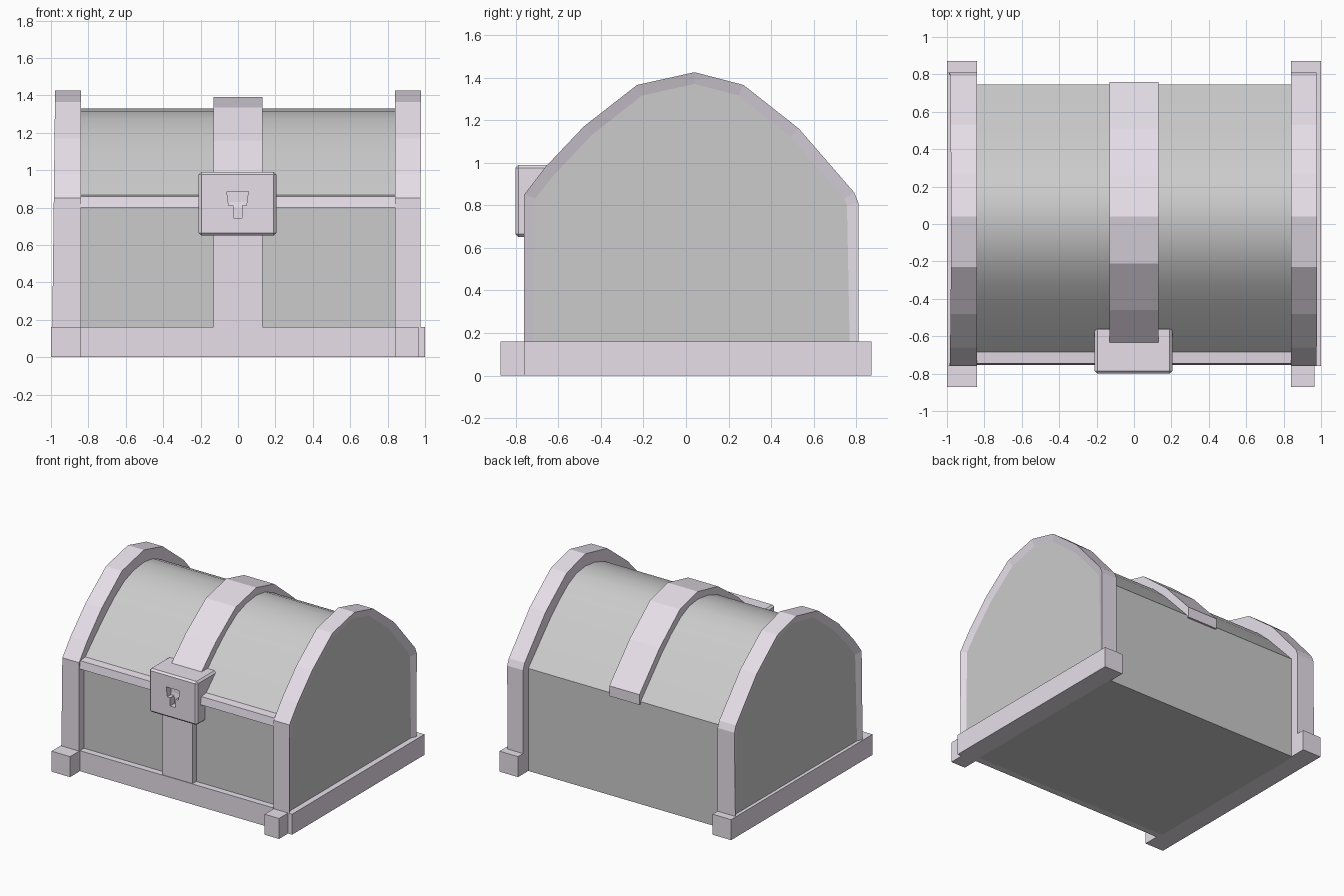
import bpy, bmesh
from mathutils import Vector

if "Cube" in bpy.data.objects:
    bpy.data.objects.remove(bpy.data.objects["Cube"])


def material(name, color):
    m = bpy.data.materials.new(name)
    m.diffuse_color = color
    m.use_nodes = True
    m.node_tree.nodes["Principled BSDF"].inputs["Base Color"].default_value = m.diffuse_color
    return m


TRIM = material("trim", (0.80, 0.74, 0.82, 1))
PANEL = material("panel", (0.62, 0.62, 0.62, 1))


def finish(bm, name, mats):
    bmesh.ops.recalc_face_normals(bm, faces=bm.faces)
    mesh = bpy.data.meshes.new(name)
    bm.to_mesh(mesh)
    bm.free()
    for m in mats:
        mesh.materials.append(m)
    ob = bpy.data.objects.new(name, mesh)
    bpy.context.collection.objects.link(ob)
    return ob


def prism_bm(outline, a, b, place=lambda t, u, v: (t, u, v)):
    """Extrude a 2D outline from a to b (along x unless placed otherwise)."""
    bm = bmesh.new()
    rings = [[bm.verts.new(place(t, u, v)) for u, v in outline] for t in (a, b)]
    n = len(outline)
    for i in range(n):
        j = (i + 1) % n
        bm.faces.new((rings[0][i], rings[0][j], rings[1][j], rings[1][i]))
    bm.faces.new(rings[0])
    bm.faces.new(rings[1])
    bmesh.ops.recalc_face_normals(bm, faces=bm.faces)
    return bm


def prism(name, outline, a, b, mat=TRIM, **kw):
    return finish(prism_bm(outline, a, b, **kw), name, [mat])


def box(name, x, y, z):
    return prism(name, [(y[0], z[0]), (y[1], z[0]), (y[1], z[1]), (y[0], z[1])], *x)


# chest body with rounded lid
body = prism("chest_body", [
    (-0.70, 0), (-0.70, 0.85), (-0.62, 0.93), (-0.45, 1.09), (-0.33, 1.19), (-0.20, 1.275),
    (-0.08, 1.315), (0.04, 1.33), (0.15, 1.315), (0.25, 1.27), (0.37, 1.18), (0.49, 1.07),
    (0.745, 0.80), (0.745, 0)], -0.85, 0.85, PANEL)
bpy.context.view_layer.objects.active = body
body.select_set(True)
bpy.ops.object.shade_smooth_by_angle(angle=0.6)

# end arches, each with a recessed side panel
ARCH = [(-0.76, 0), (-0.76, 0.85), (-0.66, 0.98), (-0.48, 1.17), (-0.23, 1.365),
        (0.04, 1.425), (0.27, 1.365), (0.53, 1.16), (0.79, 0.86), (0.81, 0.81), (0.81, 0)]
for side, name, foot in ((-1, "left", 0.995), (1, "right", 0.975)):
    bm = prism_bm(ARCH, side * 0.84, side * 0.98)
    for v in bm.verts:
        if abs(v.co.x) > 0.9:
            v.co.x = side * (foot + (0.978 - foot) * v.co.z / 1.42)
    end = max(bm.faces, key=lambda f: side * f.calc_center_median().x)
    bmesh.ops.inset_region(bm, faces=[end], thickness=0.055, depth=-0.02)
    end.material_index = 1
    finish(bm, name + "_arch", [TRIM, PANEL])
    # base runner and front foot
    box(name + "_runner", (side * 0.84, side * 1.0), (-0.76, 0.872), (0, 0.16))
    box(name + "_front_foot", (side * 0.84, side * (0.965 if side > 0 else 1.0)),
        (-0.872, -0.75), (0, 0.16))

# front trim
box("front_base", (-0.84, 0.84), (-0.75, -0.65), (0, 0.16))
box("front_strap", (-0.13, 0.13), (-0.745, -0.65), (0.15, 0.82))
prism("lid_rim", [(-0.65, 0.80), (-0.755, 0.80), (-0.745, 0.86), (-0.65, 0.87)], -0.84, 0.84)

# centre lid strap
prism("lid_strap", [
    (-0.745, 0.79), (-0.745, 0.87), (-0.64, 0.985), (-0.46, 1.155), (-0.21, 1.335), (0.04, 1.39),
    (0.26, 1.335), (0.51, 1.13), (0.76, 0.86), (0.76, 0.78)], -0.13, 0.13)

# lock with keyhole
lock = box("lock", (-0.21, 0.205), (-0.80, -0.55), (0.65, 0.99))
key = prism("keyhole_cutter", [
    (-0.06, 0.885), (-0.05, 0.81), (-0.025, 0.81), (-0.025, 0.745), (0.022, 0.745),
    (0.022, 0.81), (0.045, 0.81), (0.055, 0.885)], -0.9, -0.75,
    place=lambda t, u, v: (u, t, v))
key.hide_render = True
key.hide_set(True)
bev = lock.modifiers.new("bevel", "BEVEL")
bev.width, bev.segments = 0.014, 1
cut = lock.modifiers.new("keyhole", "BOOLEAN")
cut.operation, cut.solver, cut.object = "DIFFERENCE", "EXACT", key
